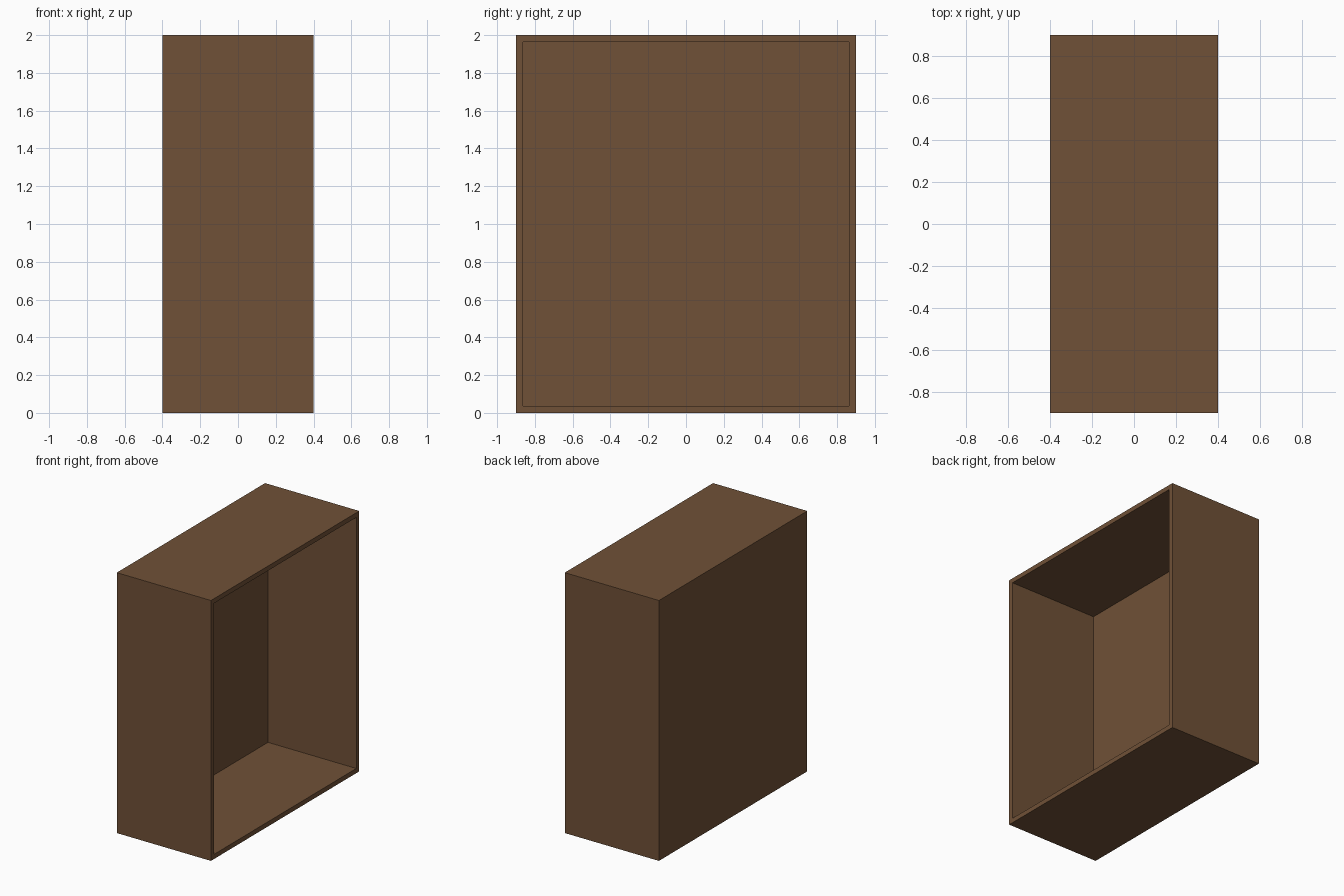
import bpy, bmesh
from mathutils import Vector

if "Cube" in bpy.data.objects:
    bpy.data.objects.remove(bpy.data.objects["Cube"])

W, D, H = 0.8, 1.8, 2.0      # outer size
WALL, BACK = 0.036, 0.05     # rim and back panel thickness

wood = bpy.data.materials.new("brown wood")
wood.diffuse_color = (0.162, 0.082, 0.038, 1)
wood.use_nodes = True
wood.node_tree.nodes["Principled BSDF"].inputs["Base Color"].default_value = wood.diffuse_color

# Solid block standing on the ground
bm = bmesh.new()
bmesh.ops.create_cube(bm, size=1)
bmesh.ops.scale(bm, vec=(W, D, H), verts=bm.verts)
bmesh.ops.translate(bm, vec=(0, 0, H / 2), verts=bm.verts)

# Rim inset on the open +x side, then the hollow pushed in
bm.normal_update()
side = max(bm.faces, key=lambda f: f.normal.x)
bmesh.ops.inset_region(bm, faces=[side], thickness=WALL, use_even_offset=True)
hollow = bmesh.ops.extrude_discrete_faces(bm, faces=[side])["faces"][0]
bmesh.ops.translate(bm, vec=Vector((BACK - W, 0, 0)), verts=hollow.verts)
bmesh.ops.recalc_face_normals(bm, faces=bm.faces)

mesh = bpy.data.meshes.new("open_box")
bm.to_mesh(mesh)
bm.free()
mesh.materials.append(wood)
box = bpy.data.objects.new("open_box", mesh)
bpy.context.collection.objects.link(box)
